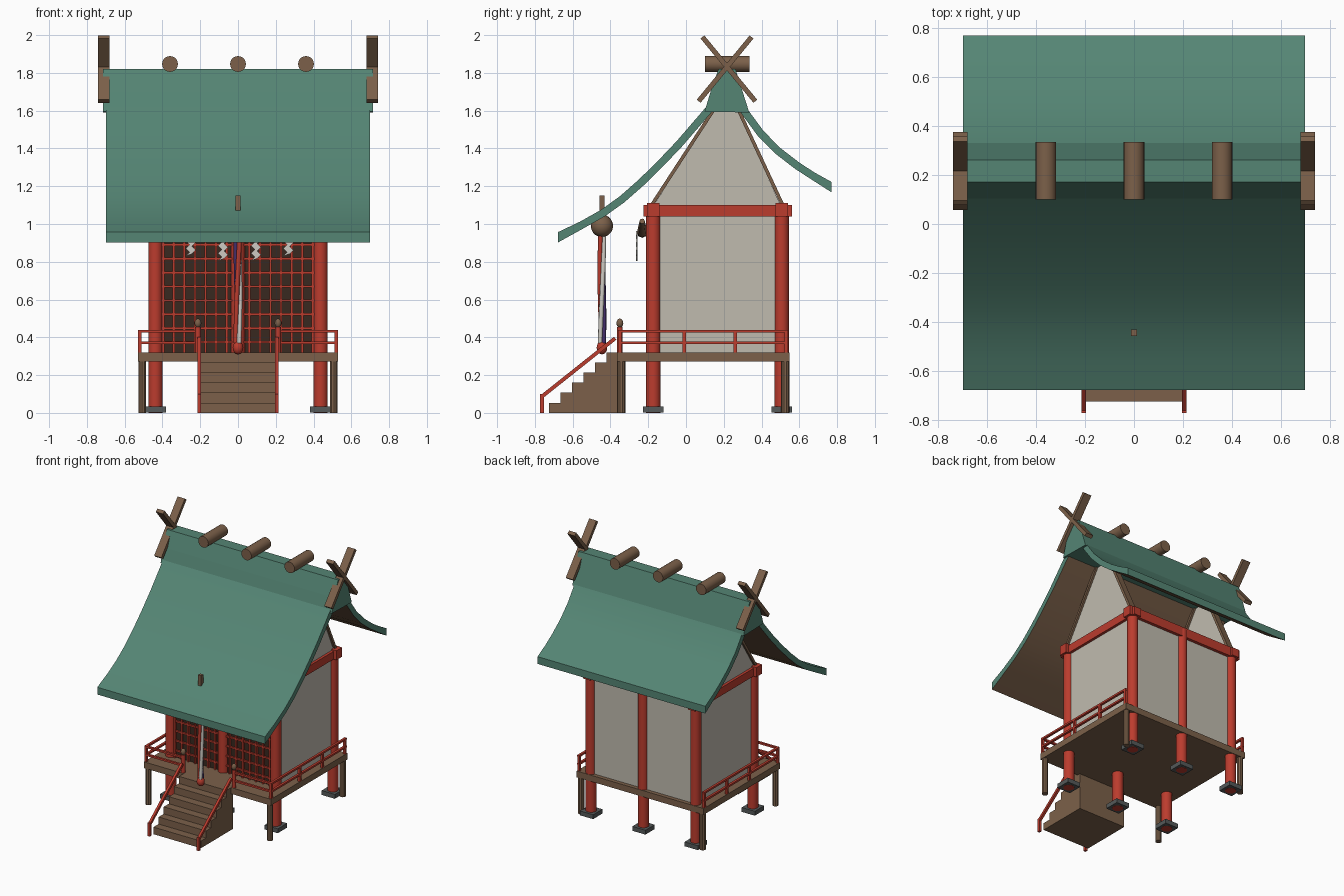
import bpy, bmesh, math
from mathutils import Vector, Matrix

cube = bpy.data.objects.get("Cube")
if cube:
    bpy.data.objects.remove(cube, do_unlink=True)


def material(name, r, g, b):
    m = bpy.data.materials.new(name)
    m.diffuse_color = (r, g, b, 1)
    m.use_nodes = True
    m.node_tree.nodes["Principled BSDF"].inputs["Base Color"].default_value = (r, g, b, 1)
    return m


GREEN = material("roof_green", 0.09, 0.235, 0.175)
RED = material("vermilion", 0.5, 0.045, 0.027)
BROWN = material("wood_brown", 0.2, 0.118, 0.068)
DARK = material("dark_wood", 0.04, 0.022, 0.014)
WHITE = material("plaster", 0.53, 0.5, 0.43)
PAPER = material("paper_white", 0.62, 0.6, 0.55)
STONE = material("stone_grey", 0.09, 0.1, 0.1)
PURPLE = material("purple", 0.06, 0.028, 0.15)


def finish(name, bm, *mats, smooth=False):
    """Turn a bmesh into a named object."""
    bmesh.ops.recalc_face_normals(bm, faces=bm.faces)
    me = bpy.data.meshes.new(name)
    bm.to_mesh(me)
    bm.free()
    for m in mats:
        me.materials.append(m)
    ob = bpy.data.objects.new(name, me)
    bpy.context.collection.objects.link(ob)
    if smooth:
        bpy.ops.object.select_all(action='DESELECT')
        ob.select_set(True)
        bpy.context.view_layer.objects.active = ob
        bpy.ops.object.shade_smooth_by_angle(angle=math.radians(35))
    return ob


def add_box(bm, x, y, z):
    """Box from (min, max) pairs on each axis."""
    spans = (x, y, z)
    mid = Vector([(a + b) / 2 for a, b in spans])
    size = [abs(b - a) for a, b in spans]
    bmesh.ops.create_cube(bm, size=1, matrix=Matrix.Translation(mid) @ Matrix.Diagonal((*size, 1)))


def box(name, mat, x, y, z):
    bm = bmesh.new()
    add_box(bm, x, y, z)
    return finish(name, bm, mat)


def rod(name, mat, a, b, r, sides=16):
    """Cylinder between two points."""
    a, b = Vector(a), Vector(b)
    bm = bmesh.new()
    turn = (b - a).to_track_quat('Z', 'Y').to_matrix().to_4x4()
    bmesh.ops.create_cone(bm, cap_ends=True, segments=sides, radius1=r, radius2=r,
                          depth=(b - a).length, matrix=Matrix.Translation((a + b) / 2) @ turn)
    return finish(name, bm, mat, smooth=True)


def plank(name, mat, x, a, b, thick):
    """Board running between two (y, z) points, spanning the x pair."""
    a, b = Vector(a), Vector(b)
    side = (b - a).orthogonal().normalized() * thick / 2
    return prism(name, [a + side, b + side, b - side, a - side], x, mat)


def prism(name, pts, span, *mats, axis='X', smooth=False):
    """Extrude a 2D profile along x (points are y, z) or y (points are x, z)."""
    bm = bmesh.new()
    rings = []
    for s in span:
        rings.append([bm.verts.new((s, u, v) if axis == 'X' else (u, s, v)) for u, v in pts])
        bm.faces.new(rings[-1])
    n = len(pts)
    for i in range(n):
        j = (i + 1) % n
        bm.faces.new((rings[0][i], rings[0][j], rings[1][j], rings[1][i]))
    bmesh.ops.recalc_face_normals(bm, faces=bm.faces)
    if len(mats) > 1:  # second material on downward faces
        for f in bm.faces:
            f.material_index = int(f.normal.z < -0.2)
    return finish(name, bm, *mats, smooth=smooth)


def sphere(name, mat, c, r, stretch=1):
    bm = bmesh.new()
    bmesh.ops.create_uvsphere(bm, u_segments=16, v_segments=10, radius=r,
                              matrix=Matrix.Translation(c) @ Matrix.Diagonal((1, 1, stretch, 1)))
    return finish(name, bm, mat, smooth=True)


def tube(name, mat, pts, radii, sides=8):
    """Curve tube with a radius at each point, turned to a mesh look by bevel."""
    cu = bpy.data.curves.new(name, 'CURVE')
    cu.dimensions = '3D'
    cu.bevel_depth = 1
    cu.bevel_resolution = sides // 4
    cu.use_fill_caps = True
    sp = cu.splines.new('POLY')
    sp.points.add(len(pts) - 1)
    for p, co, r in zip(sp.points, pts, radii):
        p.co = (*co, 1)
        p.radius = r
    cu.materials.append(mat)
    ob = bpy.data.objects.new(name, cu)
    bpy.context.collection.objects.link(ob)
    return ob


FRONT, BACK, SIDE, DECK, BEAM = -0.173, 0.507, 0.437, 0.32, 1.04

# Pillars on stone footings
for y in (FRONT, BACK):
    for x in (-SIDE, 0, SIDE):
        rod("pillar", RED, (x, y, 0), (x, y, 1.1), 0.038, 20)
        box("footing", STONE, (x - 0.055, x + 0.055), (y - 0.055, y + 0.055), (0.002, 0.035))
    box("cross_beam", RED, (-0.49, 0.49), (y - 0.033, y + 0.033), (BEAM, 1.11))

# Deck and its legs
box("deck", BROWN, (-0.53, 0.53), (-0.365, 0.547), (0.273, DECK))
for sx in (-1, 1):
    for y in (-0.343, 0.525):
        rod("deck_leg", BROWN, (sx * 0.507, y, 0), (sx * 0.507, y, 0.28), 0.022, 10)

# Walls, side beams, gables and gable rafters
for sx in (-1, 1):
    x = sx * SIDE
    wall = (x - 0.01, x + 0.01)
    box("side_wall", WHITE, wall, (FRONT, BACK), (DECK, BEAM))
    box("side_beam", RED, (x - 0.03, x + 0.03), (-0.225, 0.56), (BEAM, 1.1))
    prism("gable", [(-0.17, 1.1), (0.5, 1.1), (0.27, 1.61), (0.155, 1.61)], wall, WHITE)
    for foot, top in ((-0.182, 0.15), (0.512, 0.275)):
        plank("gable_rafter", BROWN, (x - 0.025, x + 0.025), (foot, 1.1), (top, 1.61), 0.018)
box("back_wall", WHITE, (-SIDE, SIDE), (BACK - 0.01, BACK + 0.01), (DECK, BEAM))

# Lattice front
box("lattice_backing", DARK, (-SIDE, SIDE), (FRONT - 0.005, FRONT + 0.01), (DECK, BEAM))
bm = bmesh.new()
for sx in (-1, 1):
    for i in range(7):
        x = sx * (0.06 + i * 0.056)
        add_box(bm, (x - 0.006, x + 0.006), (FRONT - 0.02, FRONT), (DECK, BEAM))
for i in range(10):
    z = 0.375 + i * 0.0735
    add_box(bm, (-SIDE, SIDE), (FRONT - 0.018, FRONT), (z - 0.006, z + 0.006))
finish("lattice", bm, RED)

# Solid staircase
steps, profile = 6, [(-0.34, 0)]
for i in range(steps):
    y = -0.725 + i * 0.061
    profile += [(y, DECK * i / steps), (y, DECK * (i + 1) / steps)]
profile.append((-0.34, DECK))
prism("stairs", profile, (-0.198, 0.198), BROWN)

# Railings, newel posts and stair handrails
for sx in (-1, 1):
    bm = bmesh.new()
    for z in (0.372, 0.432):
        add_box(bm, (sx * 0.512, sx * 0.53), (-0.36, 0.54), (z - 0.007, z + 0.007))
        add_box(bm, (sx * 0.21, sx * 0.53), (-0.358, -0.342), (z - 0.007, z + 0.007))
    for y in (-0.35, -0.01, 0.26, 0.53):
        add_box(bm, (sx * 0.512, sx * 0.53), (y - 0.009, y + 0.009), (DECK, 0.435))
    finish("railing", bm, RED)
    x = sx * 0.212
    rod("newel_post", RED, (x, -0.35, DECK), (x, -0.35, 0.455), 0.015, 12)
    sphere("newel_cap", BROWN, (x, -0.35, 0.475), 0.018, 1.35)
    rail = (sx * 0.196, sx * 0.214)
    plank("stair_rail", RED, rail, (-0.765, 0.085), (-0.375, 0.395), 0.02)
    box("stair_post", RED, rail, (-0.772, -0.752), (0, 0.1))


# Curved roof slopes, green above and brown below
def slope(name, top, out):
    top = [Vector(p) for p in top]
    under = [top[0] - Vector((0, 0.055))]
    for a, p, b in zip(top, top[1:], top[2:] + top[-1:]):
        d = (b - a).normalized()
        under.append(p + Vector((d.y, -d.x)) * 0.04 * out)
    prism(name, top + under[::-1], (-0.7, 0.7), GREEN, BROWN, smooth=True)


slope("front_roof", [(-0.678, 0.957), (-0.56, 1.013), (-0.45, 1.075), (-0.35, 1.147), (-0.25, 1.235),
                     (-0.15, 1.333), (-0.05, 1.438), (0.1, 1.612), (0.17, 1.7)], 1)
slope("back_roof", [(0.77, 1.223), (0.68, 1.273), (0.6, 1.325), (0.5, 1.402), (0.41, 1.493),
                    (0.33, 1.602), (0.265, 1.7)], -1)

# Ridge cap, ridge logs and crossed end boards
prism("ridge_cap", [(0.098, 1.595), (0.13, 1.7), (0.172, 1.82), (0.262, 1.82), (0.3, 1.7), (0.335, 1.59)],
      (-0.715, 0.715), GREEN)
for x in (-0.36, 0, 0.36):
    rod("ridge_log", BROWN, (x, 0.1, 1.847), (x, 0.335, 1.847), 0.042, 20)
for sx in (-1, 1):
    for d in (-1, 1):
        plank("crossed_board", BROWN, (sx * 0.68, sx * 0.74),
              (0.217 - d * 0.15, 1.65), (0.217 + d * 0.13, 1.99), 0.026)

# Bell on its hanger with a twisted three-strand rope
BY = -0.445
box("bell_hanger", BROWN, (-0.013, 0.013), (BY - 0.013, BY + 0.013), (0.99, 1.15))
sphere("bell", BROWN, (0, BY, 0.99), 0.059)
for k, (mat, start) in enumerate(((PAPER, 0.4), (PURPLE, 2.5), (RED, 4.6))):
    path = []
    for i in range(25):
        t = i / 24
        a = start + math.pi - t * 2.4 - 2.2
        path.append((0.011 * math.cos(a), BY + 0.011 * math.sin(a), 0.94 - 0.57 * t))
    tube("rope_strand", mat, path, [0.0125] * 25)
sphere("rope_tassel", RED, (0, BY, 0.345), 0.028, 1.25)

# Straw rope across the front with folded paper streamers
path, radii = [], []
for i in range(17):
    u = i / 8 - 1
    path.append((0.41 * u, -0.232, 0.955 + 0.06 * u * u))
    radii.append(0.014 + 0.014 * (1 - u * u))
tube("straw_rope", BROWN, path, radii)
for x, end, flip in ((-0.255, 0.82, 1), (-0.085, 0.795, 1), (0.09, 0.795, 1), (0.262, 0.82, 1)):
    edge = [(0.02 * (i % 2), end + 0.13 - i * 0.02) for i in range(7)]
    pts = [(x - 0.022 + u * flip, z) for u, z in edge]
    pts += [(x + 0.012 + u * flip, z + 0.012) for u, z in reversed(edge)]
    prism("paper_streamer", pts, (-0.264, -0.258), PAPER, axis='Y')
